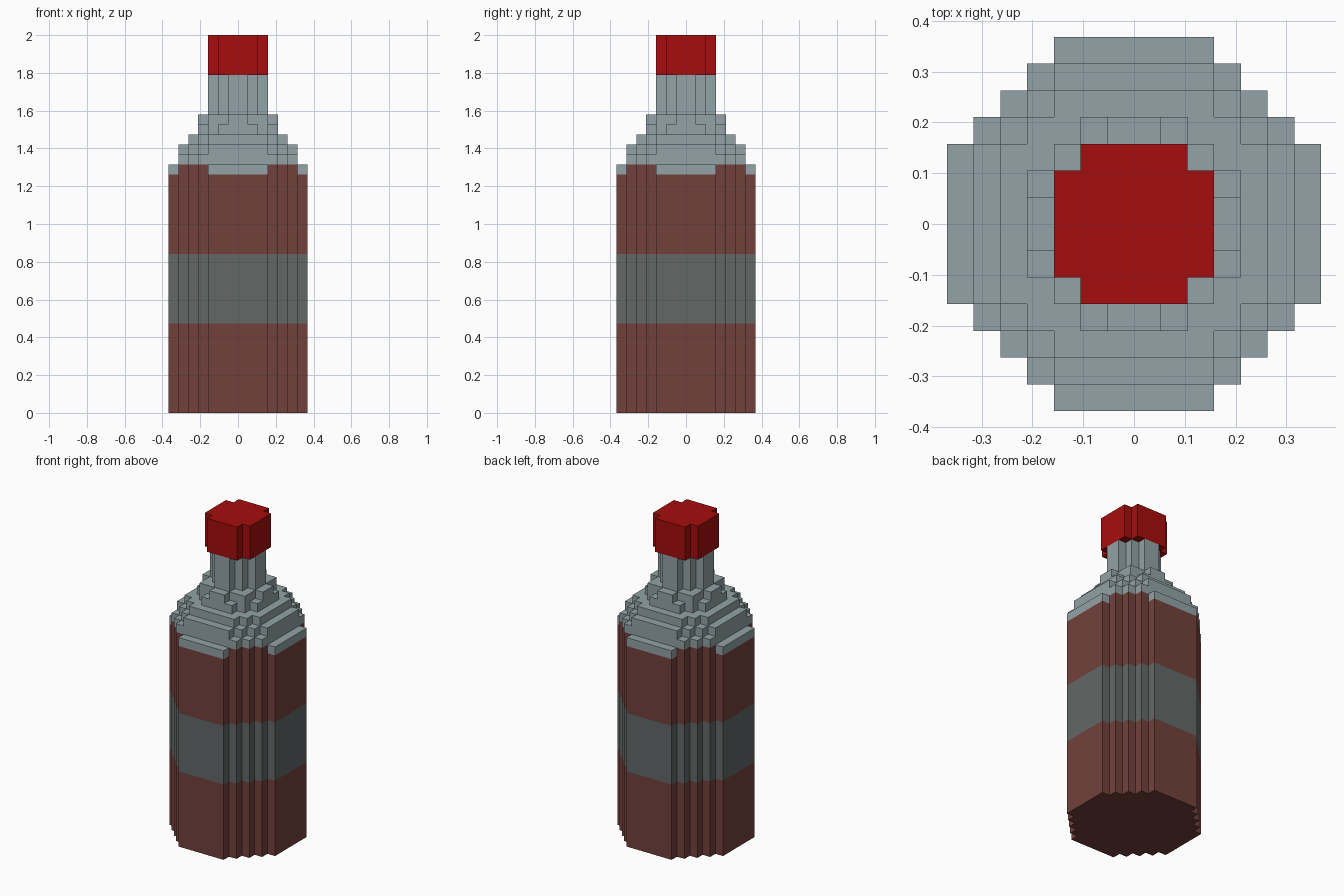
import bpy, bmesh

if "Cube" in bpy.data.objects:
    bpy.data.objects.remove(bpy.data.objects["Cube"])

U = 2 / 38  # one block

# Colours (linear)
COLOURS = {
    "bottle_body": ("dark_brown", (0.170, 0.053, 0.044)),
    "label_band": ("dull_grey", (0.122, 0.139, 0.136)),
    "shoulder_and_neck": ("pale_glass_grey", (0.290, 0.366, 0.385)),
    "cap": ("red", (0.380, 0.004, 0.004)),
}

# Stacked tiers: z start, z end, half width of each block row outwards from the centre, part
BODY = (7, 7, 7, 6, 5, 4, 3)
TIERS = [
    (0, 9, BODY, "bottle_body"),
    (9, 16, BODY, "label_band"),
    (16, 24, BODY, "bottle_body"),
    (24, 25, BODY, "glass_rim"),
    (25, 26, (6, 6, 6, 6, 5, 4), "shoulder_and_neck"),
    (26, 27, (6, 6, 6, 5, 4, 3), "shoulder_and_neck"),
    (27, 28, (5, 5, 5, 4, 3), "shoulder_and_neck"),
    (28, 29, (4, 4, 3, 2), "shoulder_and_neck"),
    (29, 30, (4, 3, 3, 1), "shoulder_and_neck"),
    (30, 34, (3, 3, 2)[:1] + (2, 1), "shoulder_and_neck"),
    (34, 38, (3, 3, 2), "cap"),
]


def footprint(rows):
    """Set of block cells (x, y) mirrored into all four quadrants."""
    return {(x, y) for r, w in enumerate(rows) for y in (r, -r - 1) for x in range(-w, w)}


def part_of(name, x, y):
    """The rim tier is glass on its four outer slabs and brown elsewhere."""
    if name != "glass_rim":
        return name
    return "shoulder_and_neck" if x in (-7, 6) or y in (-7, 6) else "bottle_body"


meshes = {name: bmesh.new() for name in COLOURS}


def quad(part, pts):
    bm = meshes[part]
    bm.faces.new([bm.verts.new((x * U, y * U, z * U)) for x, y, z in pts])


# Build only the exposed faces of each tier
cells = [footprint(t[2]) for t in TIERS]
for i, (z0, z1, rows, name) in enumerate(TIERS):
    below = cells[i - 1] if i else set()
    above = cells[i + 1] if i + 1 < len(TIERS) else set()
    for x, y in sorted(cells[i]):
        part = part_of(name, x, y)
        ring = [(x, y), (x + 1, y), (x + 1, y + 1), (x, y + 1)]
        if (x, y) not in above:
            quad(part, [(a, b, z1) for a, b in ring])
        if (x, y) not in below:
            quad(part, [(a, b, z0) for a, b in reversed(ring)])
        for k, (dx, dy) in enumerate(((0, -1), (1, 0), (0, 1), (-1, 0))):
            if (x + dx, y + dy) not in cells[i]:
                p, q = ring[k], ring[(k + 1) % 4]
                quad(part, [(*p, z0), (*q, z0), (*q, z1), (*p, z1)])

# Weld each part and make its object
for name, bm in meshes.items():
    bmesh.ops.remove_doubles(bm, verts=bm.verts, dist=0.0005)
    mesh = bpy.data.meshes.new(name)
    bm.to_mesh(mesh)
    bm.free()
    mat_name, rgb = COLOURS[name]
    mat = bpy.data.materials.new(mat_name)
    mat.diffuse_color = (*rgb, 1)
    mat.use_nodes = True
    mat.node_tree.nodes["Principled BSDF"].inputs["Base Color"].default_value = mat.diffuse_color
    mesh.materials.append(mat)
    bpy.context.collection.objects.link(bpy.data.objects.new(name, mesh))
